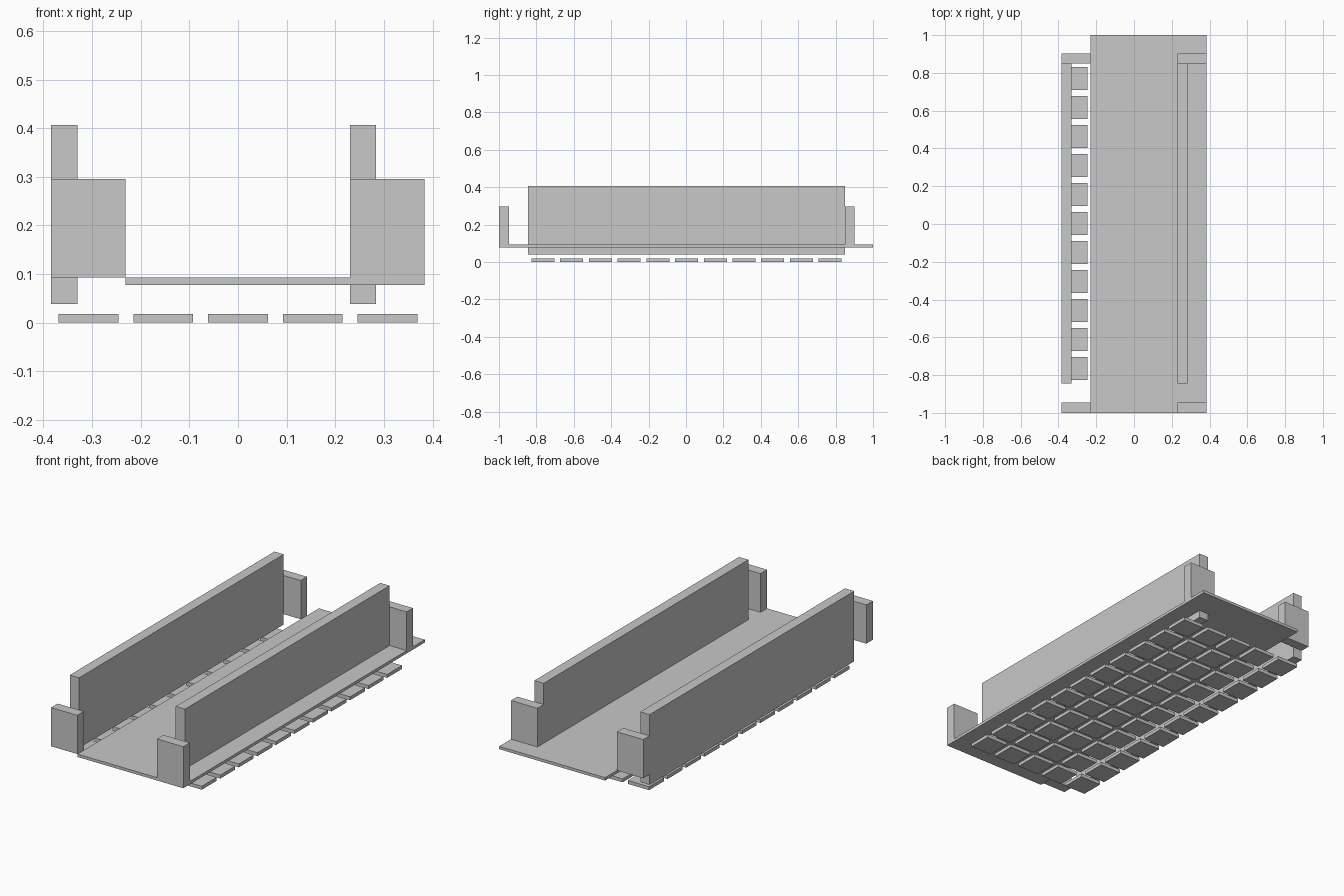
import bpy
import bmesh

default_cube = bpy.data.objects.get("Cube")
if default_cube:
    bpy.data.objects.remove(default_cube, do_unlink=True)

# Single plain grey
GREY = (0.58, 0.58, 0.58, 1)
grey = bpy.data.materials.new("plain_grey")
grey.use_nodes = True
grey.diffuse_color = GREY
grey.node_tree.nodes["Principled BSDF"].inputs["Base Color"].default_value = GREY


def box(name, x, y, z):
    """Box from (min, max) spans, with its origin at its centre."""
    spans = (x, y, z)
    bm = bmesh.new()
    bmesh.ops.create_cube(bm, size=1)
    bmesh.ops.scale(bm, vec=[hi - lo for lo, hi in spans], verts=bm.verts)
    mesh = bpy.data.meshes.new(name)
    bm.to_mesh(mesh)
    bm.free()
    mesh.materials.append(grey)
    obj = bpy.data.objects.new(name, mesh)
    obj.location = [(lo + hi) / 2 for lo, hi in spans]
    bpy.context.collection.objects.link(obj)
    return obj


# Thin deck
DECK_TOP = 0.093
box("deck", (-0.231, 0.383), (-1, 1), (0.078, DECK_TOP))

# Long side walls, each with a post beyond either end
for side, x in (("right", -0.384), ("left", 0.23)):
    box(f"{side}_wall", (x, x + 0.054), (-0.845, 0.85), (0.039, 0.407))
    for end, y in (("front", (-1, -0.946)), ("back", (0.85, 0.902))):
        box(f"{side}_{end}_post", (x, x + 0.153), y, (DECK_TOP, 0.296))

# Grid of square floor tiles
TILE, PITCH = 0.123, 0.1535
for row in range(11):
    for col in range(5):
        x = (col - 2) * PITCH - TILE / 2
        y = (row - 5) * PITCH - TILE / 2 + 0.003
        box(f"floor_tile_{row + 1}_{col + 1}", (x, x + TILE), (y, y + TILE), (0, 0.018))
